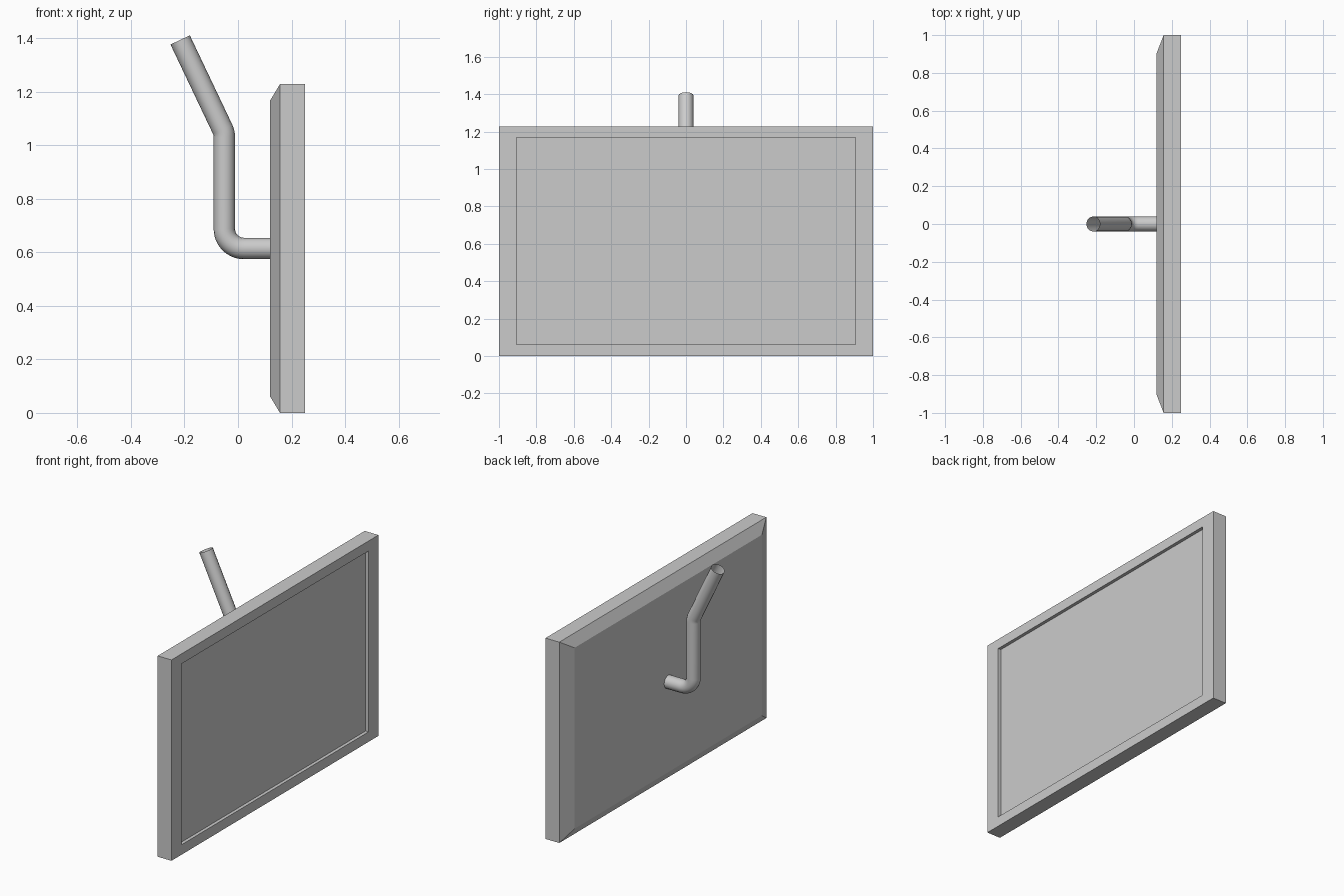
import bpy, bmesh
from math import cos, sin, radians

if "Cube" in bpy.data.objects:
    bpy.data.objects.remove(bpy.data.objects["Cube"])

ZC = 0.614  # height of the panel centre


def loft(name, rings, cap_start, cap_end):
    """Join rectangles (x, half width, half height) into one flat-faced shell."""
    bm = bmesh.new()
    loops = [[bm.verts.new((x, sy * hy, ZC + sz * hz))
              for sy, sz in ((-1, -1), (1, -1), (1, 1), (-1, 1))]
             for x, hy, hz in rings]
    for a, b in zip(loops, loops[1:]):
        for i in range(4):
            j = (i + 1) % 4
            bm.faces.new((a[i], a[j], b[j], b[i]))
    if cap_start:
        bm.faces.new(loops[0][::-1])
    if cap_end:
        bm.faces.new(loops[-1])
    me = bpy.data.meshes.new(name)
    bm.to_mesh(me)
    bm.free()
    ob = bpy.data.objects.new(name, me)
    bpy.context.collection.objects.link(ob)
    return ob


# Housing: bevelled back, straight sides, front bezel and recess walls
loft("housing", [(0.12, 0.905, 0.553), (0.157, 1.0, ZC), (0.25, 1.0, ZC),
                 (0.25, 0.905, 0.553), (0.23, 0.905, 0.553)], True, False)

# Screen: flat panel at the bottom of the recess
loft("screen", [(0.23, 0.905, 0.553)], False, True)


def arc(cx, cz, r, start, end, steps):
    """Points of a bend in the x-z plane."""
    angles = [radians(start + (end - start) * i / steps) for i in range(steps + 1)]
    return [(cx + r * cos(a), 0, cz + r * sin(a)) for a in angles]


# Support arm: open bent tube from the back of the housing
path = ([(0.12, 0, 0.614)]
        + arc(0.022, 0.687, 0.073, 270, 180, 10)
        + arc(-0.121, 1.03, 0.07, 0, 25.5, 4)
        + [(-0.216, 0, 1.393)])
cu = bpy.data.curves.new("support_arm", 'CURVE')
cu.dimensions = '3D'
cu.bevel_depth = 0.04
cu.bevel_resolution = 6
cu.use_fill_caps = False
sp = cu.splines.new('POLY')
sp.points.add(len(path) - 1)
for p, co in zip(sp.points, path):
    p.co = (*co, 1)
arm = bpy.data.objects.new("support_arm", cu)
bpy.context.collection.objects.link(arm)
bpy.context.view_layer.objects.active = arm
arm.select_set(True)
bpy.ops.object.convert(target='MESH')
bpy.ops.object.shade_smooth_by_angle(angle=radians(40))
